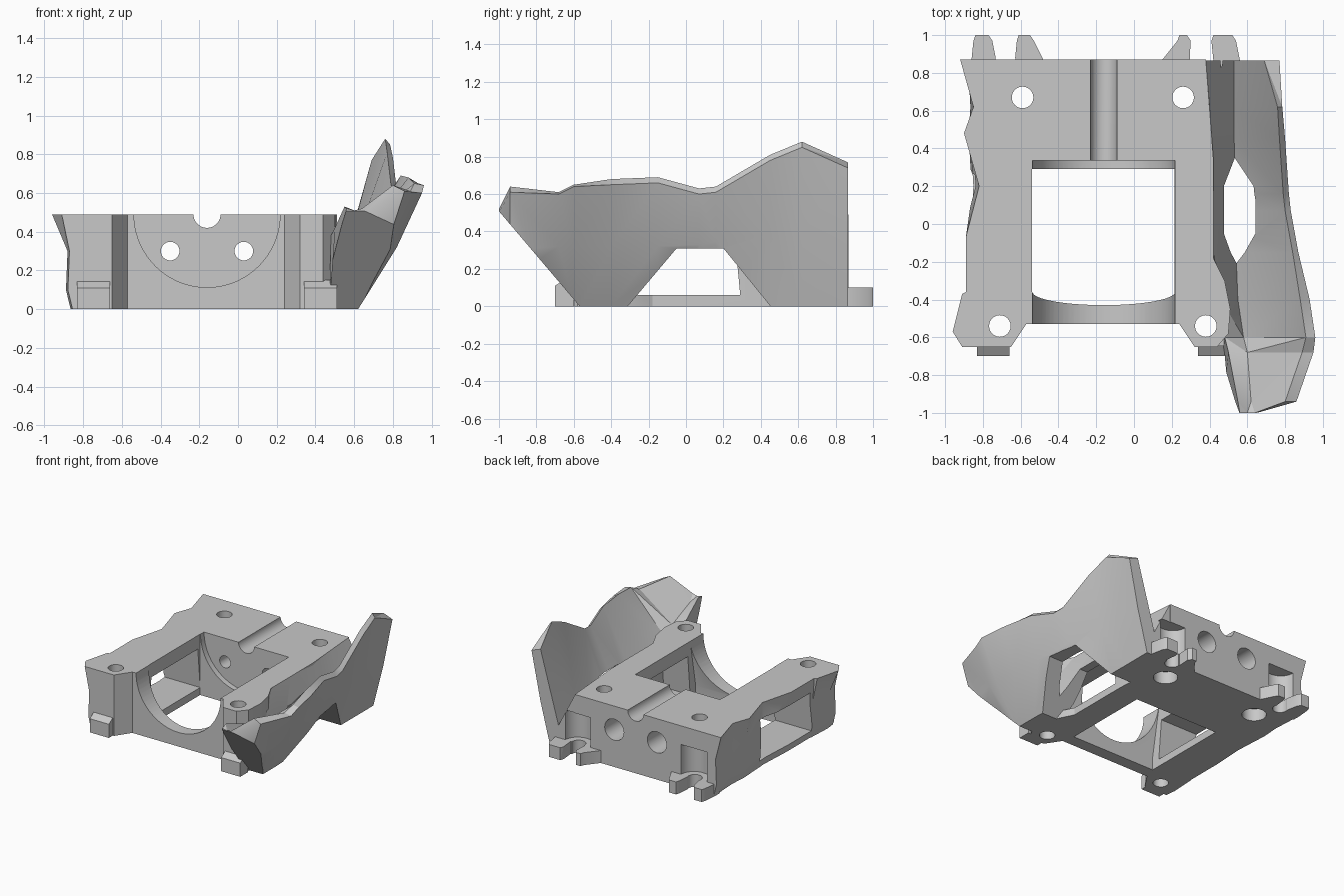
import bpy, bmesh, math
from mathutils import Vector

cube = bpy.data.objects.get("Cube")
if cube:
    bpy.data.objects.remove(cube, do_unlink=True)

grey = bpy.data.materials.new("plain grey")
grey.use_nodes = True
grey.diffuse_color = (0.58, 0.58, 0.58, 1)
grey.node_tree.nodes["Principled BSDF"].inputs["Base Color"].default_value = grey.diffuse_color


def loft(name, rings):
    """Closed solid through rings of equal point count, normals outward."""
    bm = bmesh.new()
    loops = [[bm.verts.new(p) for p in ring] for ring in rings]
    n = len(loops[0])
    for a, b in zip(loops, loops[1:]):
        for i in range(n):
            j = (i + 1) % n
            bm.faces.new((a[i], a[j], b[j], b[i]))
    bm.faces.new(loops[0][::-1])
    bm.faces.new(loops[-1])
    bm.normal_update()
    bmesh.ops.triangulate(bm, faces=bm.faces[:])
    if bm.calc_volume(signed=True) < 0:
        bmesh.ops.reverse_faces(bm, faces=bm.faces[:])
    mesh = bpy.data.meshes.new(name)
    bm.to_mesh(mesh)
    bm.free()
    mesh.materials.append(grey)
    obj = bpy.data.objects.new(name, mesh)
    bpy.context.collection.objects.link(obj)
    return obj


def prism(name, outline, z0, z1):
    return loft(name, [[(x, y, z) for x, y in outline] for z in (z0, z1)])


def side_prism(name, outline, x0, x1):
    return loft(name, [[(x, y, z) for y, z in outline] for x in (x0, x1)])


def cylinder(start, end, radius, sides=40):
    a, b = Vector(start), Vector(end)
    turn = (b - a).to_track_quat('Z', 'Y')
    circle = [turn @ Vector((radius * math.cos(t), radius * math.sin(t), 0))
              for t in (2 * math.pi * i / sides for i in range(sides))]
    return loft("cutter", [[p + c for c in circle] for p in (a, b)])


def boolean(obj, other, operation='DIFFERENCE'):
    mod = obj.modifiers.new("boolean", 'BOOLEAN')
    mod.operation, mod.solver, mod.object = operation, 'EXACT', other
    bpy.context.view_layer.objects.active = obj
    bpy.ops.object.modifier_apply(modifier=mod.name)
    bpy.data.objects.remove(other, do_unlink=True)


# Main frame: plan outline, its right side flattening towards the bottom
plan = [(-.57, -.53), (-.65, -.65), (-.91, -.65), (-.96, -.57), (-.91, -.37),
        (-.89, -.36), (-.89, -.07), (-.82, .2), (-.9, .48), (-.85, .62), (-.92, .87),
        (.38, .87), (.42, .35), (.42, -.18), (.48, -.3), (.51, -.45), (.5, -.58),
        (.44, -.65), (.32, -.65), (.24, -.53)]
levels = ((0, -.84, .2), (.1, -.87, .2), (.3, -.86, .2), (.49, -.86, 1))
frame = loft("frame", [[(side + (x - side) * keep if x < -.8 else x, y, z) for x, y in plan]
                       for z, side, keep in levels])

# Front feet and rear slotted tabs
for x0, x1 in ((-.83, -.66), (.34, .51)):
    foot = loft("foot", [[(x0, -.6, z), (x1, -.6, z), (x1, y, z), (x0, y, z)]
                         for z, y in ((0, -.70), (.11, -.70), (.15, -.64))])
    boolean(frame, foot, 'UNION')
tabs = [(-.86, -.85, -.77, -.73), (-.63, -.62, -.55, -.48),
        (.15, .23, .28, .295), (.42, .41, .52, .56)]
for a, b, c, d in tabs:
    tab = prism("tab", [(a, .8), (a, .87), (b, .97), (b + .01, 1), (c, 1),
                        (c + .02, .97), (d, .87), (d, .8)], 0, .1)
    boolean(frame, tab, 'UNION')

# Central pocket, round cradle and side windows
pocket = [(-.43, -.1), (-.43, .11), (-.36, .49), (-.36, .6), (.29, .6), (.29, -.1)]
boolean(frame, side_prism("cutter", pocket, -.54, .215))
boolean(frame, cylinder((-.16, -.6, .49), (-.16, .335, .49), .377, 72))
window = [(-.36, .06), (-.33, .38), (.26, .38), (.29, .06)]
boolean(frame, side_prism("cutter", window, -1.2, .7))

# Shaft groove and rear screw holes with counterbores
boolean(frame, cylinder((-.16, .3, .49), (-.16, 1, .49), .07))
for x in (-.35, .03):
    boolean(frame, cylinder((x, .2, .3), (x, 1, .3), .048))
    boolean(frame, cylinder((x, .6, .3), (x, 1, .3), .085))

# Vertical bolt holes, wider from below at the back
for x, y in ((-.59, .67), (.26, .67), (-.71, -.54), (.38, -.54)):
    boolean(frame, cylinder((x, y, -.1), (x, y, .6), .057))
    if y > 0:
        boolean(frame, cylinder((x, y, -.1), (x, y, .1), .09))

# Side wing: per station y, then base, outer middle, outer rim, inner rim, valley, frame join
stations = [
    (.865, (.60, 0), (.69, .35), (.77, .74), (.69, .77), (.53, .2), (.38, .49)),
    (.62, (.60, 0), (.70, .4), (.785, .85), (.76, .88), (.53, .18), (.40, .49)),
    (.45, (.60, 0), (.71, .39), (.80, .78), (.77, .81), (.53, .14), (.41, .49)),
    (.16, (.61, 0), (.75, .35), (.82, .61), (.79, .64), (.54, .1), (.42, .49)),
    (.07, (.61, 0), (.76, .33), (.83, .6), (.80, .63), (.54, .1), (.42, .49)),
    (-.15, (.61, 0), (.79, .32), (.87, .66), (.84, .69), (.54, .1), (.42, .49)),
    (-.4, (.62, 0), (.81, .32), (.93, .65), (.88, .68), (.55, .2), (.46, .42)),
    (-.6, (.62, 0), (.82, .32), (.96, .64), (.91, .65), (.58, .3), (.48, .38)),
    (-.68, (.60, 0), (.82, .32), (.95, .60), (.89, .61), (.60, .4), (.50, .42)),
    (-.94, (.58, 0), (.76, .3), (.86, .61), (.80, .64), (.62, .48), (.55, .53)),
    (-1, (.56, 0), (.62, .3), (.65, .5), (.64, .52), (.60, .51), (.56, .52))]
wing = loft("side_wing", [[(x, y, z) for x, z in [(.38 if y > -.3 else .47, 0)] + pts]
                          for y, *pts in stations])
arch = [(.46, -.01), (.2, .31), (-.05, .31), (-.32, -.01)]
boolean(wing, side_prism("cutter", arch, .3, 1.2))
nose = [(-.56, -.01), (-1.01, .52), (-1.2, .52), (-1.2, -.01)]
boolean(wing, side_prism("cutter", nose, .3, 1.2))

# Screw head niches and slots above the rear tabs, through the wing root too
for obj, x in ((frame, -.68), (frame, .355), (wing, .355)):
    boolean(obj, cylinder((x, .87, .1), (x, .87, .34), .115))
    boolean(obj, cylinder((x, .86, -.1), (x, .86, .2), .055))

for obj in (frame, wing):
    bpy.ops.object.select_all(action='DESELECT')
    obj.select_set(True)
    bpy.context.view_layer.objects.active = obj
    bpy.ops.object.shade_smooth_by_angle(angle=math.radians(25))
